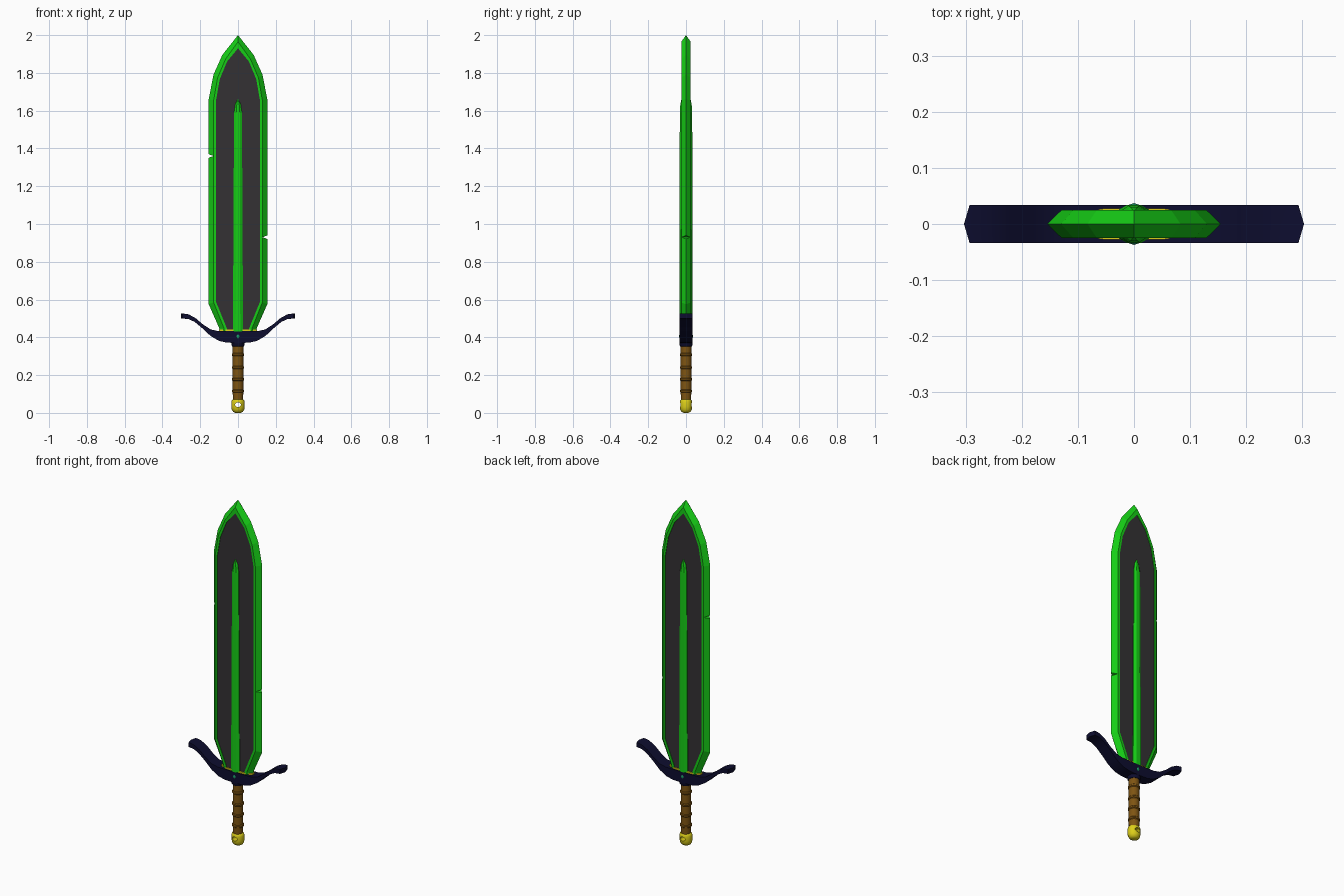
import bpy, bmesh, math
from mathutils import Vector

if "Cube" in bpy.data.objects:
    bpy.data.objects.remove(bpy.data.objects["Cube"])


def material(name, rgb):
    m = bpy.data.materials.new(name)
    m.diffuse_color = (*rgb, 1)
    m.use_nodes = True
    m.node_tree.nodes["Principled BSDF"].inputs["Base Color"].default_value = m.diffuse_color
    return m


GREEN = material("bright green", (0.008, 0.62, 0.008))
DARK = material("charcoal", (0.034, 0.031, 0.034))
NAVY = material("dark navy", (0.004, 0.004, 0.028))
BROWN = material("leather brown", (0.21, 0.09, 0.006))
GOLD = material("gold", (0.72, 0.62, 0.01))
TEAL = material("teal gem", (0.01, 0.32, 0.13))


def loft(name, rings, mats, cap_index=0, smooth=False):
    """Skin a list of equal-length closed rings and cap both ends."""
    bm = bmesh.new()
    vs = [[bm.verts.new(p) for p in ring] for ring in rings]
    n = len(rings[0])
    for a, b in zip(vs, vs[1:]):
        for i in range(n):
            j = (i + 1) % n
            bm.faces.new((a[i], a[j], b[j], b[i]))
    for ring in (vs[0], vs[-1]):
        bm.faces.new(ring).material_index = cap_index
    bmesh.ops.recalc_face_normals(bm, faces=bm.faces)
    me = bpy.data.meshes.new(name)
    bm.to_mesh(me)
    bm.free()
    for m in mats:
        me.materials.append(m)
    ob = bpy.data.objects.new(name, me)
    bpy.context.collection.objects.link(ob)
    if smooth:
        bpy.ops.object.select_all(action='DESELECT')
        ob.select_set(True)
        bpy.context.view_layer.objects.active = ob
        bpy.ops.object.shade_smooth_by_angle(angle=math.radians(40))
    return ob


def lathe(name, profile, mat, sides=16, sy=1.0):
    rings = [[(r * math.cos(2 * math.pi * i / sides), sy * r * math.sin(2 * math.pi * i / sides), z)
              for i in range(sides)] for r, z in profile]
    return loft(name, rings, [mat], smooth=True)


def mirrored(half, y):
    """Right half outline (bottom to top, last point on the axis) to a full ring at depth y."""
    right = [(x, y, z) for x, z in half]
    return right + [(-x, y, z) for x, z in reversed(half) if x > 0]


def cut(target, cutter):
    cutter.hide_render = True
    cutter.hide_viewport = True
    cutter.display_type = 'WIRE'
    mod = target.modifiers.new("cut", 'BOOLEAN')
    mod.operation = 'DIFFERENCE'
    mod.solver = 'EXACT'
    mod.object = cutter


# Blade: sharp edge, bevel, raised rim and recessed dark panels on both sides
edge = [(0.095, 0.42), (0.1, 0.45), (0.155, 0.575), (0.155, 1.66), (0.13, 1.79), (0.083, 1.895), (0, 2.0)]
bevel = [(0.07, 0.42), (0.075, 0.45), (0.129, 0.585), (0.129, 1.655), (0.108, 1.775), (0.066, 1.873), (0, 1.965)]
panel = [(0.053, 0.42), (0.06, 0.45), (0.117, 0.59), (0.117, 1.65), (0.097, 1.765), (0.058, 1.86), (0, 1.93)]
blade = loft("blade", [
    mirrored(panel, -0.021), mirrored(panel, -0.025), mirrored(bevel, -0.025), mirrored(edge, 0),
    mirrored(bevel, 0.025), mirrored(panel, 0.025), mirrored(panel, 0.021)], [GREEN, DARK], cap_index=1)

# Small battle nicks in the cutting edges
for side, z in ((-1, 1.36), (1, 0.93)):
    tri = [(side * 0.13, z), (side * 0.162, z + 0.012), (side * 0.162, z - 0.012)]
    cut(blade, loft("nick_cutter", [[(x, y, h) for x, h in tri] for y in (-0.05, 0.05)], [GREEN]))

# Raised central rib through the blade
def rib_ring(w, d, z):
    return [(x * w, y * d, z) for x, y in
            ((-1, -0.75), (-0.45, -1), (0.45, -1), (1, -0.75), (1, 0.75), (0.45, 1), (-0.45, 1), (-1, 0.75))]

loft("blade_rib", [rib_ring(0.027, 0.034, 0.42), rib_ring(0.021, 0.033, 1.59),
                   rib_ring(0.014, 0.03, 1.635), rib_ring(0.003, 0.024, 1.66)], [GREEN])

# Gold collar where the blade meets the guard
q = [(0.1, 0.01), (0.063, 0.026), (0.05, 0.028)]
collar = q + [(-x, y) for x, y in reversed(q)]
collar += [(-x, -y) for x, y in collar]
loft("blade_collar", [[(x, y, z) for x, y in collar] for z in (0.42, 0.441)], [GOLD])

# Swept crossguard: one half outline mirrored, ends slightly ridged
top = [(0.293, 0.526), (0.262, 0.522), (0.225, 0.502), (0.185, 0.468), (0.145, 0.442), (0.105, 0.433)]
bottom = [(0, 0.37), (0.06, 0.372), (0.1, 0.381), (0.145, 0.407), (0.19, 0.449), (0.23, 0.482),
          (0.262, 0.497), (0.293, 0.5)]
half = bottom + top + [(0, 0.432)]

def guard_ring(y, tip):
    right = [(tip if x > 0.29 else x, y, z) for x, z in half]
    return right + [(-x, y, z) for x, y, z in reversed(right) if x > 0]

loft("crossguard", [guard_ring(-0.034, 0.293), guard_ring(0, 0.303), guard_ring(0.034, 0.293)],
     [NAVY], smooth=True)
lathe("guard_socket", [(0.03, 0.352), (0.034, 0.357), (0.034, 0.378)], NAVY)

# Gem set through the guard centre
gem = [(max(0.022 * math.sin(a), 0.001), 0.405 - 0.028 * math.cos(a))
       for a in [math.pi * i / 8 for i in range(9)]]
lathe("guard_gem", gem, TEAL, sy=1.7)

# Leather grip with raised wrap bands
grip = [(0.027, 0.06)]
for z in (0.115, 0.178, 0.24, 0.308):
    grip += [(0.028, z - 0.008), (0.032, z - 0.004), (0.032, z + 0.004), (0.028, z + 0.008)]
lathe("grip", grip + [(0.028, 0.365)], BROWN)

# Pommel with a lanyard hole from front to back
pommel = lathe("pommel", [(0.014, 0), (0.026, 0.006), (0.033, 0.018), (0.035, 0.032), (0.035, 0.058),
                          (0.032, 0.068), (0.026, 0.073)], GOLD, sy=0.92)
hole = [[(0.016 * math.cos(math.pi * i / 8), y, 0.043 + 0.012 * math.sin(math.pi * i / 8))
         for i in range(16)] for y in (-0.06, 0.06)]
hole_cutter = loft("hole_cutter", hole, [GOLD])
cut(pommel, hole_cutter)
# Keep the grip core out of the hole
for v in bpy.data.objects["grip"].data.vertices:
    if v.co.z < 0.065:
        v.co.z = 0.066
